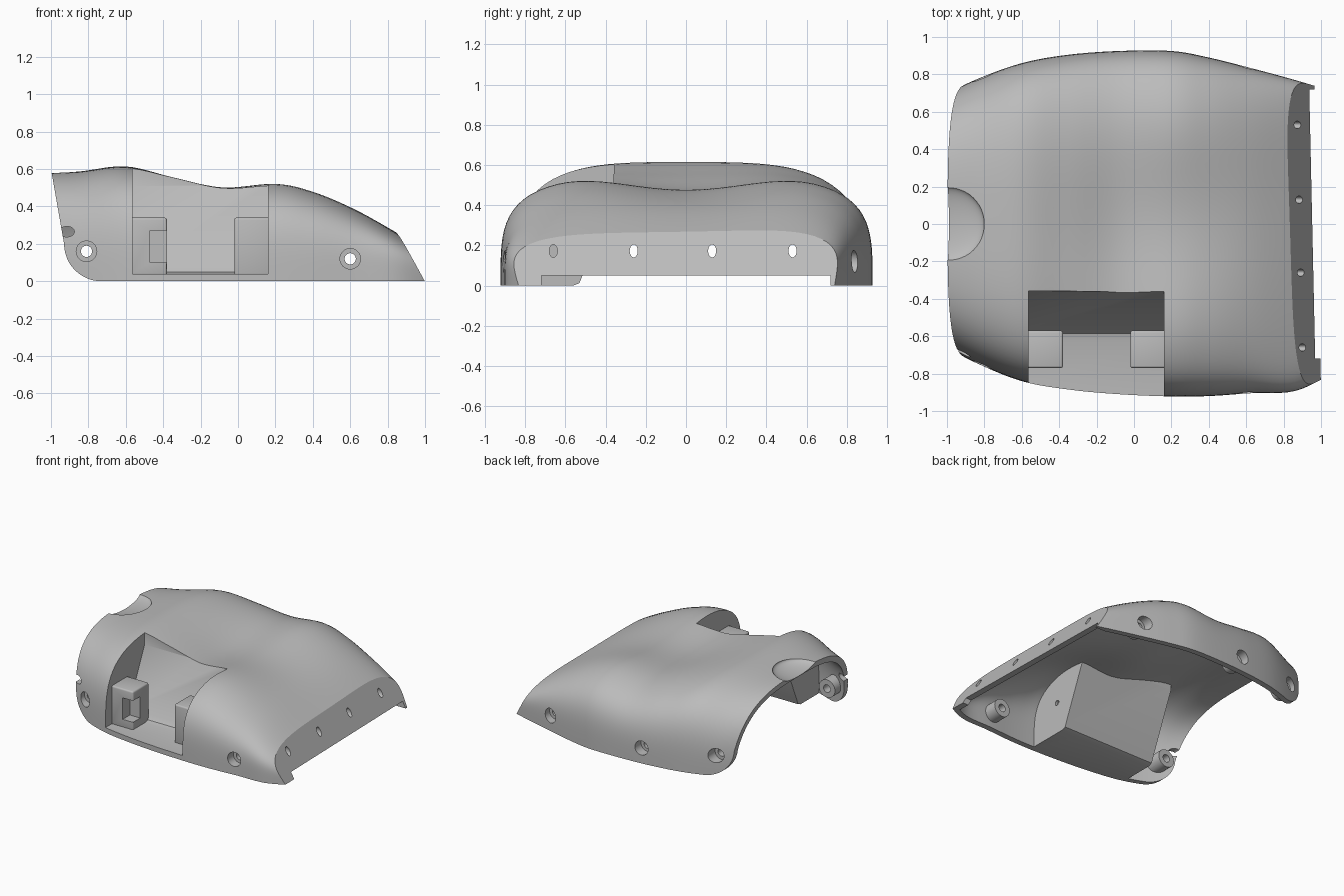
import bpy, bmesh, math
from mathutils import Matrix, Vector

if "Cube" in bpy.data.objects:
    bpy.data.objects.remove(bpy.data.objects["Cube"])

grey = bpy.data.materials.new("plain_grey")
grey.use_nodes = True
grey.diffuse_color = (0.5, 0.5, 0.5, 1)
grey.node_tree.nodes["Principled BSDF"].inputs["Base Color"].default_value = (0.5, 0.5, 0.5, 1)

WALL = 0.045


def make(name, bm):
    bmesh.ops.recalc_face_normals(bm, faces=bm.faces)
    mesh = bpy.data.meshes.new(name)
    bm.to_mesh(mesh)
    bm.free()
    mesh.materials.append(grey)
    ob = bpy.data.objects.new(name, mesh)
    bpy.context.scene.collection.objects.link(ob)
    return ob


def boolean(ob, cutter, operation="DIFFERENCE"):
    mod = ob.modifiers.new("bool", "BOOLEAN")
    mod.object, mod.operation, mod.solver = cutter, operation, "EXACT"
    bpy.context.view_layer.objects.active = ob
    bpy.ops.object.modifier_apply(modifier=mod.name)
    bpy.data.objects.remove(cutter)


def smooth(ob, angle=30):
    bpy.ops.object.select_all(action="DESELECT")
    ob.select_set(True)
    bpy.context.view_layer.objects.active = ob
    bpy.ops.object.shade_smooth_by_angle(angle=math.radians(angle))


def prism(name, points, place_a, place_b):
    """Closed solid between two placements of a 2D outline."""
    bm = bmesh.new()
    a = [bm.verts.new(place_a(*p)) for p in points]
    b = [bm.verts.new(place_b(*p)) for p in points]
    bm.faces.new(a)
    bm.faces.new(b)
    for i in range(len(a)):
        j = (i + 1) % len(a)
        bm.faces.new((a[i], a[j], b[j], b[i]))
    return make(name, bm)


def side_prism(name, points):
    # extruded across y; the sloped end is slightly skewed
    def at(y):
        return lambda x, z: (x - 0.022 * (y + 0.8) * (x > 0), y, z)
    return prism(name, points, at(-1.2), at(1.2))


def x_prism(name, points, x0, x1):
    return prism(name, points, lambda y, z: (x0, y, z), lambda y, z: (x1, y, z))


def cylinder(name, start, end, radius, stretch=1.0):
    start, end = Vector(start), Vector(end)
    axis = end - start
    bm = bmesh.new()
    bmesh.ops.create_cone(bm, cap_ends=True, segments=32, radius1=radius, radius2=radius, depth=axis.length)
    turn = axis.to_track_quat("Z", "Y").to_matrix().to_4x4()
    bmesh.ops.transform(bm, matrix=turn, verts=bm.verts)
    bmesh.ops.scale(bm, vec=(1, 1, stretch), verts=bm.verts)
    bmesh.ops.translate(bm, vec=(start + end) / 2, verts=bm.verts)
    return make(name, bm)


def box(name, x, y, z, bevel=0.0):
    bm = bmesh.new()
    bmesh.ops.create_cube(bm, size=1)
    for v in bm.verts:
        v.co = [r[0] if c < 0 else r[1] for c, r in zip(v.co, (x, y, z))]
    if bevel:
        bmesh.ops.bevel(bm, geom=bm.edges[:], offset=bevel, segments=3, affect="EDGES", profile=0.5)
    return make(name, bm)


# Hull stations: x, crown height, half width +y, half width -y, squareness, centre dip
STATIONS = [
    (-1.08, 0.58, 0.66, 0.62, 3.2, 0),
    (-0.85, 0.587, 0.77, 0.74, 3.3, 0),
    (-0.6, 0.614, 0.86, 0.84, 3.6, 0),
    (-0.35, 0.567, 0.905, 0.885, 3.7, 0.015),
    (-0.08, 0.52, 0.925, 0.91, 3.8, 0.045),
    (0.2, 0.542, 0.925, 0.922, 3.9, 0.067),
    (0.4, 0.495, 0.89, 0.92, 4, 0.05),
    (0.62, 0.395, 0.835, 0.905, 4.3, 0.02),
    (0.86, 0.253, 0.77, 0.893, 5, 0),
    (1.06, 0.13, 0.71, 0.8, 5, 0),
]


def station(u):
    i = min(int(u), len(STATIONS) - 2)
    f = u - i
    p = [STATIONS[max(0, min(len(STATIONS) - 1, k))] for k in range(i - 1, i + 3)]
    return [b + 0.5 * f * (c - a + f * (2 * a - 5 * b + 4 * c - d + f * (3 * (b - c) + d - a)))
            for a, b, c, d in zip(*p)]


def hull(name, inset):
    bm, rings = bmesh.new(), []
    steps, segs = 54, 64
    for s in range(steps + 1):
        x, h, wl, wr, n, dip = station(s * (len(STATIONS) - 1) / steps)
        ring = [(wl - inset, -0.2)]
        for k in range(segs + 1):
            a = math.pi * k / segs
            c, sn = math.cos(a), math.sin(a)
            r = (abs(c) ** n + abs(sn) ** n) ** (-1 / n)
            y = r * c * ((wl if c > 0 else wr) - inset)
            sag = dip * math.cos(min(1, abs(y) / 0.65) * math.pi / 2) ** 2
            ring.append((y, r * sn * (h - inset - sag)))
        ring.append((-(wr - inset), -0.2))
        rings.append([bm.verts.new((x, y, z)) for y, z in ring])
    for a, b in zip(rings, rings[1:]):
        for i in range(len(a)):
            j = (i + 1) % len(a)
            bm.faces.new((a[i], a[j], b[j], b[i]))
    bm.faces.new(rings[0])
    bm.faces.new(rings[-1])
    return make(name, bm)


# Outer body trimmed to the side outline, with a rounded rear foot
body = hull("shell_body", 0)
arc = [(-0.73 - 0.2 * math.sin(a), 0.2 - 0.2 * math.cos(a)) for a in [math.pi / 2 * i / 12 for i in range(13)]]
boolean(body, side_prism("outline", arc + [(-1.035, 0.8), (0.558, 0.8), (0.998, 0)]), "INTERSECT")

# Hollow interior, keeping the pocket lining and screw bosses solid
cavity = hull("cavity", WALL)
boolean(cavity, side_prism("cavity_outline", [(-1.5, -0.15), (1.03, -0.15), (0.508, 0.8), (-1.5, 0.8)]), "INTERSECT")
lining = [(-1.1, -0.3), (-0.56, -0.3), (-0.56, 0), (-0.53, 0.012), (-0.515, 0.05), (-0.315, 0.52), (-0.3, 0.9), (-1.1, 0.9)]
boolean(cavity, x_prism("lining", lining, -0.61, 0.2))
# x, z, side, outer wall y
SCREWS = [(-0.81, 0.16, -1, 0.755), (0.6, 0.12, -1, 0.905), (-0.81, 0.16, 1, 0.785),
          (0.6, 0.12, 1, 0.84), (-0.25, 0.12, 1, 0.91)]
for x, z, side, y in SCREWS:
    boolean(cavity, cylinder("boss", (x, side * (y + 0.1), z), (x, side * (y - 0.15), z), 0.07))
boolean(body, cavity)

# Side pocket with a sloping back wall and filleted floor
pocket = [(-1.1, 0.04), (-0.62, 0.04), (-0.585, 0.05), (-0.56, 0.08), (-0.36, 0.51), (-0.355, 0.9), (-1.1, 0.9)]
boolean(body, x_prism("pocket", pocket, -0.565, 0.16))
boolean(body, cylinder("pin_hole", (0.18, -0.62, 0.25), (0.3, -0.62, 0.25), 0.02))

# Counterbored screw holes
for x, z, side, y in SCREWS:
    boolean(body, cylinder("bore", (x, side * (y + 0.2), z), (x, side * (y - 0.3), z), 0.03))
    boolean(body, cylinder("counterbore", (x, side * (y + 0.2), z), (x, side * (y - 0.07), z), 0.055))

# Sloped end plate: raised lower edge and four slots
boolean(body, box("end_notch", (0.7, 1.2), (-0.72, 0.72), (-0.1, 0.05)))
for y in (-0.66, -0.26, 0.13, 0.53):
    boolean(body, cylinder("slot", (0.7, y, 0.172), (1.2, y, 0.172), 0.02, 1.6))

# Thumb scoop on the rear lip and small cable notch
bm = bmesh.new()
bmesh.ops.create_uvsphere(bm, u_segments=48, v_segments=24, radius=1,
                          matrix=Matrix.Translation((-1.0, 0, 0.59)) @ Matrix.Diagonal((0.2, 0.2, 0.05, 1)))
boolean(body, make("scoop", bm))
boolean(body, cylinder("cable_notch", (-0.915, -1, 0.265), (-0.915, -0.6, 0.265), 0.04, 0.7))
smooth(body)

# Clip blocks inside the pocket
DEPTH = (-0.77, -0.57)
smooth(box("clip_block_left", (-0.03 + 0.01, 0.18), DEPTH, (0.03, 0.34), 0.012))
clip = box("clip_block_right", (-0.58, -0.38), DEPTH, (0.03, 0.34), 0.012)
boolean(clip, box("clip_recess", (-0.47, -0.3), (-0.9, -0.68), (0.1, 0.27)))
smooth(clip)
